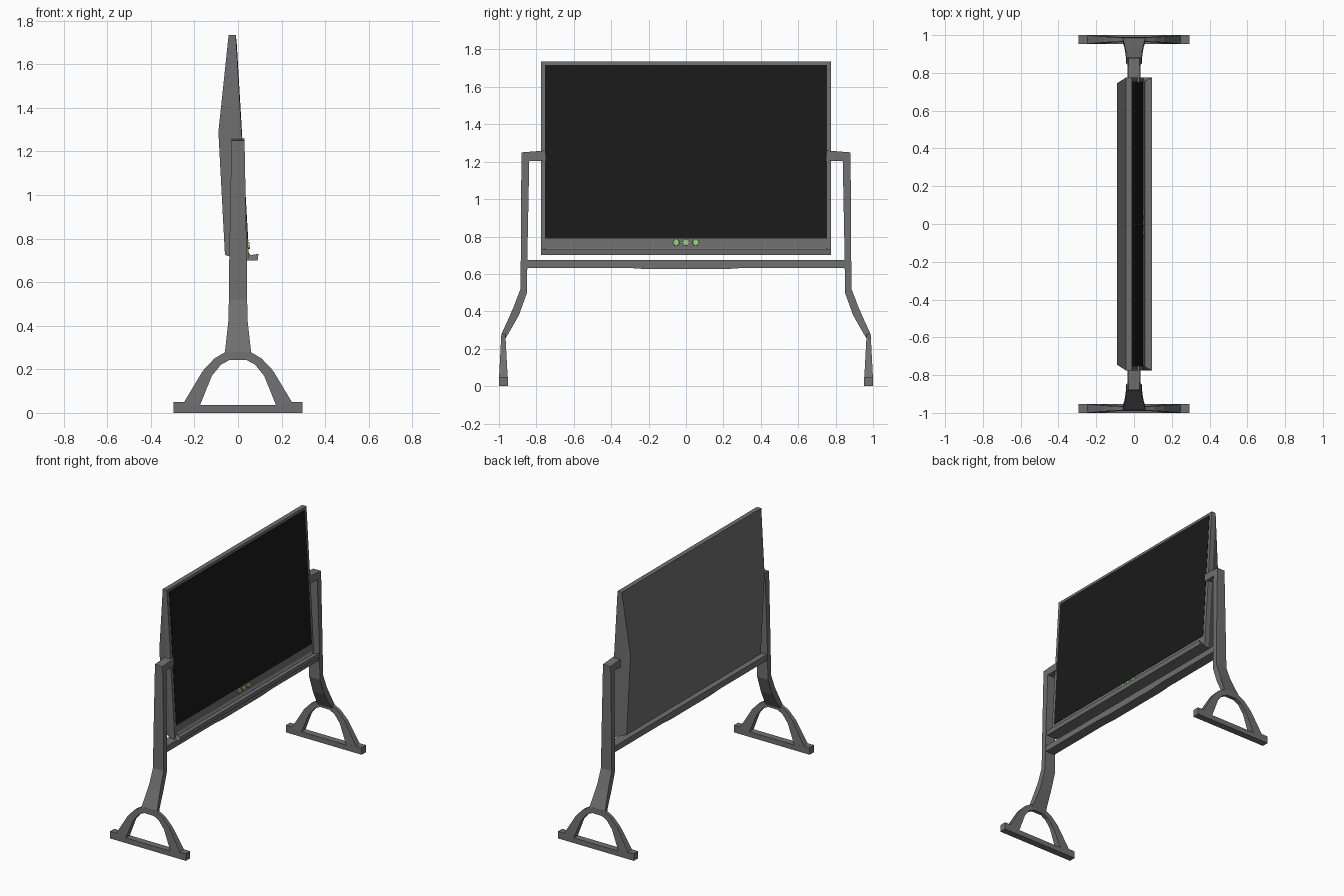
import bpy, bmesh, math
from mathutils import Matrix, Vector

if "Cube" in bpy.data.objects:
    bpy.data.objects.remove(bpy.data.objects["Cube"])


def material(name, rgb):
    m = bpy.data.materials.new(name)
    m.diffuse_color = (*rgb, 1)
    m.use_nodes = True
    m.node_tree.nodes["Principled BSDF"].inputs["Base Color"].default_value = m.diffuse_color
    return m


GREY = material("dark_grey", (0.16, 0.16, 0.16))
BLACK = material("screen_black", (0.01, 0.01, 0.01))
GREEN = material("button_green", (0.3, 0.65, 0.2))


def finish(name, bm, mat):
    bmesh.ops.recalc_face_normals(bm, faces=bm.faces)
    me = bpy.data.meshes.new(name)
    bm.to_mesh(me)
    bm.free()
    ob = bpy.data.objects.new(name, me)
    bpy.context.collection.objects.link(ob)
    me.materials.append(mat)
    return ob


def loft(name, rings, mat=GREY):
    """Skin a chain of equal-sized rings and cap both ends."""
    bm = bmesh.new()
    vs = [[bm.verts.new(p) for p in r] for r in rings]
    n = len(vs[0])
    for a, b in zip(vs, vs[1:]):
        for i in range(n):
            j = (i + 1) % n
            bm.faces.new((a[i], a[j], b[j], b[i]))
    bm.faces.new(vs[0])
    bm.faces.new(vs[-1])
    return finish(name, bm, mat)


def prism(name, profile, y0, y1, mat=GREY):
    """Extrude an (x, z) profile along y."""
    return loft(name, [[(x, y, z) for x, z in profile] for y in (y0, y1)], mat)


def front_x(z):
    """x of the tilted screen front at height z."""
    return -0.01 + (1.735 - z) * 0.0585


for s, side in ((-1, "left"), (1, "right")):
    # foot bar with a lowered middle
    prism(f"foot_{side}", [(-.295, 0), (.295, 0), (.295, .05), (.235, .05), (.175, .036),
                           (-.175, .036), (-.235, .05), (-.295, .05)], s * .953, s * 1.0)

    # arch on the foot, thinning towards the top: outer x, z, inner x, z
    half = [(.25, .045, .175, .034), (.16, .195, .12, .17),
            (.108, .25, .078, .222), (.057, .28, .038, .243)]
    path = [(-a, b, -c, d) for a, b, c, d in half] + half[::-1]
    rings = []
    for ox, oz, ix, iz in path:
        to, ti = (.0235 - .053 * (z - .04) for z in (oz, iz))
        y = s * .9765
        rings.append([(ox, y - to, oz), (ox, y + to, oz), (ix, y + ti, iz), (ix, y - ti, iz)])
    loft(f"foot_arch_{side}", rings)

    # bent leg, post and arm in one piece: outer y, z, inner y, z, half depth
    path = [(.986, .28, .968, .25, .06), (.945, .37, .93, .315, .05),
            (.921, .425, .893, .38, .044), (.885, .52, .85, .50, .042),
            (.883, .72, .848, .70, .04), (.88, 1.25, .838, 1.205, .03),
            (.75, 1.26, .75, 1.205, .029)]
    loft(f"leg_{side}", [[(-w, s * oy, oz), (w, s * oy, oz), (w, s * iy, iz), (-w, s * iy, iz)]
                         for oy, oz, iy, iz, w in path])

# crossbar with a slightly deeper middle
bar = [(-.86, .633), (-.32, .633), (-.23, .627), (.23, .627), (.32, .633), (.86, .633)]
loft("crossbar", [[(-.035, y, z), (.035, y, z), (.035, y, .675), (-.035, y, .675)] for y, z in bar])

# screen frame slab
F0, F1 = front_x(.70), front_x(1.735)
prism("screen_frame", [(F0, .70), (F1, 1.735), (F1 - .033, 1.735), (F0 - .033, .70)], -.775, .775)

# wedge-shaped back shell with inset ends
bm = bmesh.new()
ends = [[bm.verts.new((x, s * y, z)) for x, y, z in
         ((F0 - .033, .775, .70), (F1 - .033, .775, 1.735), (-.09, .745, 1.29), (-.06, .745, .725))]
        for s in (-1, 1)]
for i in range(4):
    j = (i + 1) % 4
    bm.faces.new((ends[0][i], ends[0][j], ends[1][j], ends[1][i]))
for e in ends:
    bm.faces.new((e[1], e[2], e[0]))
    bm.faces.new((e[2], e[3], e[0]))
finish("back_shell", bm, GREY)

# display glass
za, zb = .79, 1.717
prism("display", [(front_x(za) - .004, za), (front_x(za) + .002, za),
                  (front_x(zb) + .002, zb), (front_x(zb) - .004, zb)], -.754, .754, BLACK)

# pen tray with a raised lip; its upper inner edge is drawn in at the ends
tray = [(F0 - .01, .70, .775), (.09, .70, .775), (.094, .73, .775),
        (.075, .727, .765), (.058, .724, .755), (.044, .745, .75)]
loft("pen_tray", [[(x, s * y, z) for x, z, y in tray] for s in (-1, 1)])

# round buttons
for i in (-1, 0, 1):
    bm = bmesh.new()
    bmesh.ops.create_cone(bm, cap_ends=True, segments=12, radius1=.018, radius2=.016, depth=.012,
                          matrix=Matrix.Translation((front_x(.768) + .001, i * .052, .768))
                          @ Matrix.Rotation(math.radians(93), 4, 'Y').inverted()
                          @ Matrix.Rotation(math.pi, 4, 'X'))
    finish(f"button_{i + 2}", bm, GREEN)
